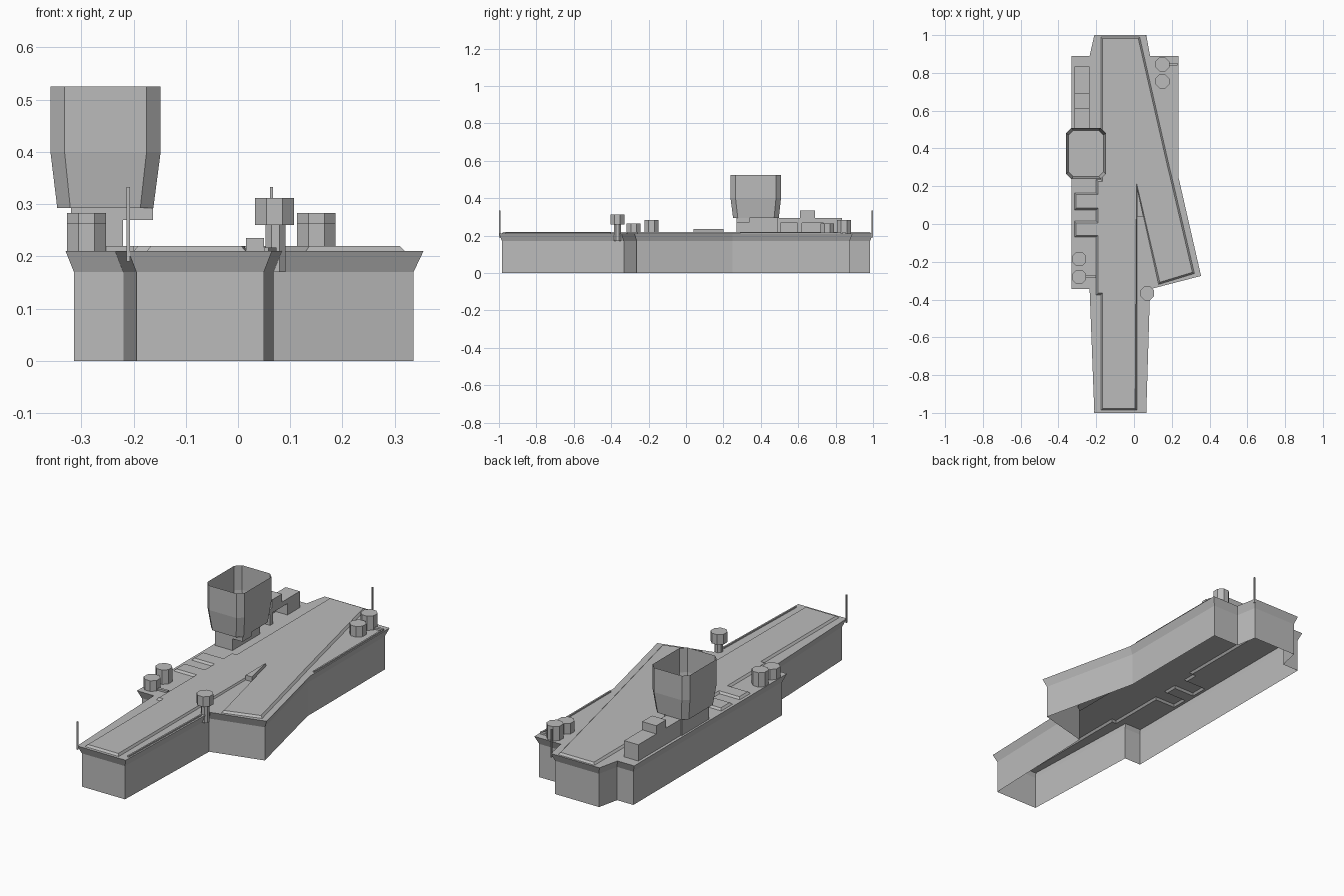
import bpy, bmesh, math
from mathutils import Vector

cube = bpy.data.objects.get("Cube")
if cube:
    bpy.data.objects.remove(cube, do_unlink=True)

grey = bpy.data.materials.new("ship_grey")
grey.use_nodes = True
colour = (0.5, 0.5, 0.5, 1)
grey.diffuse_color = colour
grey.node_tree.nodes["Principled BSDF"].inputs["Base Color"].default_value = colour


def finish(name, bm):
    mesh = bpy.data.meshes.new(name)
    bm.to_mesh(mesh)
    bm.free()
    mesh.materials.append(grey)
    obj = bpy.data.objects.new(name, mesh)
    bpy.context.collection.objects.link(obj)
    return obj


def inset(points, d):
    """Move a counter-clockwise outline inward with mitred corners."""
    out = []
    for i, p in enumerate(points):
        p, a, b = Vector(p), Vector(points[i - 1]), Vector(points[(i + 1) % len(points)])
        u, v = (p - a).normalized(), (b - p).normalized()
        n = Vector((-u.y, u.x))
        m = (n + Vector((-v.y, v.x))).normalized()
        out.append(p + m * d / max(m.dot(n), 0.5))
    return out


def ring(bm, points, z):
    return [bm.verts.new((p[0], p[1], z)) for p in points]


def walls(bm, low, high):
    n = len(low)
    for i in range(n):
        j = (i + 1) % n
        bm.faces.new((low[i], low[j], high[j], high[i]))


def prism(name, points, z0, z1):
    bm = bmesh.new()
    low, high = ring(bm, points, z0), ring(bm, points, z1)
    walls(bm, low, high)
    bm.faces.new(high)
    bm.faces.new(low[::-1])
    return finish(name, bm)


def rect(x0, x1, y0, y1):
    return [(x0, y0), (x1, y0), (x1, y1), (x0, y1)]


def box(name, x0, x1, y0, y1, z0, z1):
    return prism(name, rect(x0, x1, y0, y1), z0, z1)


def octagon(x, y, flat):
    r = flat / math.cos(math.pi / 8)
    return [(x + r * math.cos(a), y + r * math.sin(a))
            for a in (math.pi / 8 + k * math.pi / 4 for k in range(8))]


def chamfered(x0, x1, y0, y1, c):
    return [(x0 + c, y0), (x1 - c, y0), (x1, y0 + c), (x1, y1 - c),
            (x1 - c, y1), (x0 + c, y1), (x0, y1 - c), (x0, y0 + c)]


# Hull shell: open below, flared rim, raised flight deck
rim_z, deck_z = 0.21, 0.22
outline = [(-.21, -1), (.065, -1), (.085, -.345), (.355, -.275), (.235, .25),
           (.235, .89), (.085, .89), (.065, 1), (-.21, 1), (-.235, .89),
           (-.33, .89), (-.33, -.345), (-.235, -.345)]
runway = [(-.175, -.985), (.015, -.985), (.015, .2), (.13, -.32), (.32, -.262),
          (.2, .25), (.19, .29), (.03, .99), (-.175, .99), (-.175, .235), (-.2, .235)]
for top, bottom in ((.165, .075), (.015, -.07)):   # lift tabs
    runway += [(-.2, top), (-.315, top), (-.315, bottom), (-.2, bottom)]
runway += [(-.2, -.375), (-.175, -.375)]

bm = bmesh.new()
hull_line = inset(outline, 0.016)
keel, knuckle, rim = ring(bm, hull_line, 0), ring(bm, hull_line, 0.17), ring(bm, outline, rim_z)
walls(bm, keel, knuckle)
walls(bm, knuckle, rim)
base, top = ring(bm, runway, rim_z), ring(bm, inset(runway, 0.009), deck_z)
walls(bm, base, top)
bm.faces.new(top)
edges = []
for loop in (rim, base):
    for i, v in enumerate(loop):
        w = loop[(i + 1) % len(loop)]
        edges.append(bm.edges.get((v, w)))
filled = bmesh.ops.triangle_fill(bm, edges=edges, use_beauty=True, normal=(0, 0, 1))
for f in filled["geom"]:
    if isinstance(f, bmesh.types.BMFace):
        f.normal_update()
        if f.normal.z < 0:
            f.normal_flip()
finish("hull_and_deck", bm)

# Deck wedge and low edge ridges
prism("deck_wedge", [(.015, .2), (.015, .04), (.05, .04)], rim_z, 0.235)
prism("bow_ridge", [(.05, -.965), (.058, -.965), (.074, -.40), (.066, -.40)], rim_z, 0.217)
box("stern_ridge", .222, .23, .29, .83, rim_z, 0.217)
box("stern_gun_step", .187, .23, .838, .852, rim_z, deck_z)
box("bow_gun_step", -.253, -.2, -.287, -.273, rim_z, deck_z)

# Island tower: open-topped, chamfered and tapered
bm = bmesh.new()
levels = [ring(bm, chamfered(-.346, -.162, .252, .496, .025), 0.293),
          ring(bm, chamfered(-.359, -.148, .238, .508, .027), 0.40),
          ring(bm, chamfered(-.359, -.148, .238, .508, .027), 0.525)]
walls(bm, levels[0], levels[1])
walls(bm, levels[1], levels[2])
bm.faces.new(levels[0])
finish("island_tower", bm)
box("island_neck", -.32, -.22, .27, .49, rim_z, 0.293)
box("island_overhang", -.22, -.163, .27, .34, 0.27, 0.293)

# Aft deckhouse with bays open towards the deck
box("deckhouse_back", -.315, -.30, .49, .835, rim_z, 0.293)
box("deckhouse_roof", -.30, -.235, .49, .835, 0.268, 0.293)
for i, (y0, y1) in enumerate(((.49, .505), (.595, .62), (.735, .835))):
    box("deckhouse_pier_%d" % (i + 1), -.30, -.235, y0, y1, rim_z, 0.268)
box("deckhouse_upper", -.315, -.235, .61, .69, 0.293, 0.335)

# Octagonal gun turrets
for name, x, y, z in (("stern_turret_high", .15, .845, .283), ("stern_turret_low", .15, .755, .264),
                      ("bow_turret_high", -.29, -.185, .283), ("bow_turret_low", -.29, -.28, .264)):
    prism(name, octagon(x, y, .037), rim_z, z)

# Director post beside the angled deck
prism("director_stem", octagon(.072, -.367, .019), 0.17, 0.26)
prism("director_head", octagon(.07, -.367, .037), 0.26, 0.312)

# Corner masts
for name, x, y in (("bow_mast", -.21, -.996), ("stern_mast", .064, .996)):
    box(name, x - .003, x + .003, y - .003, y + .003, 0.19, 0.333)
